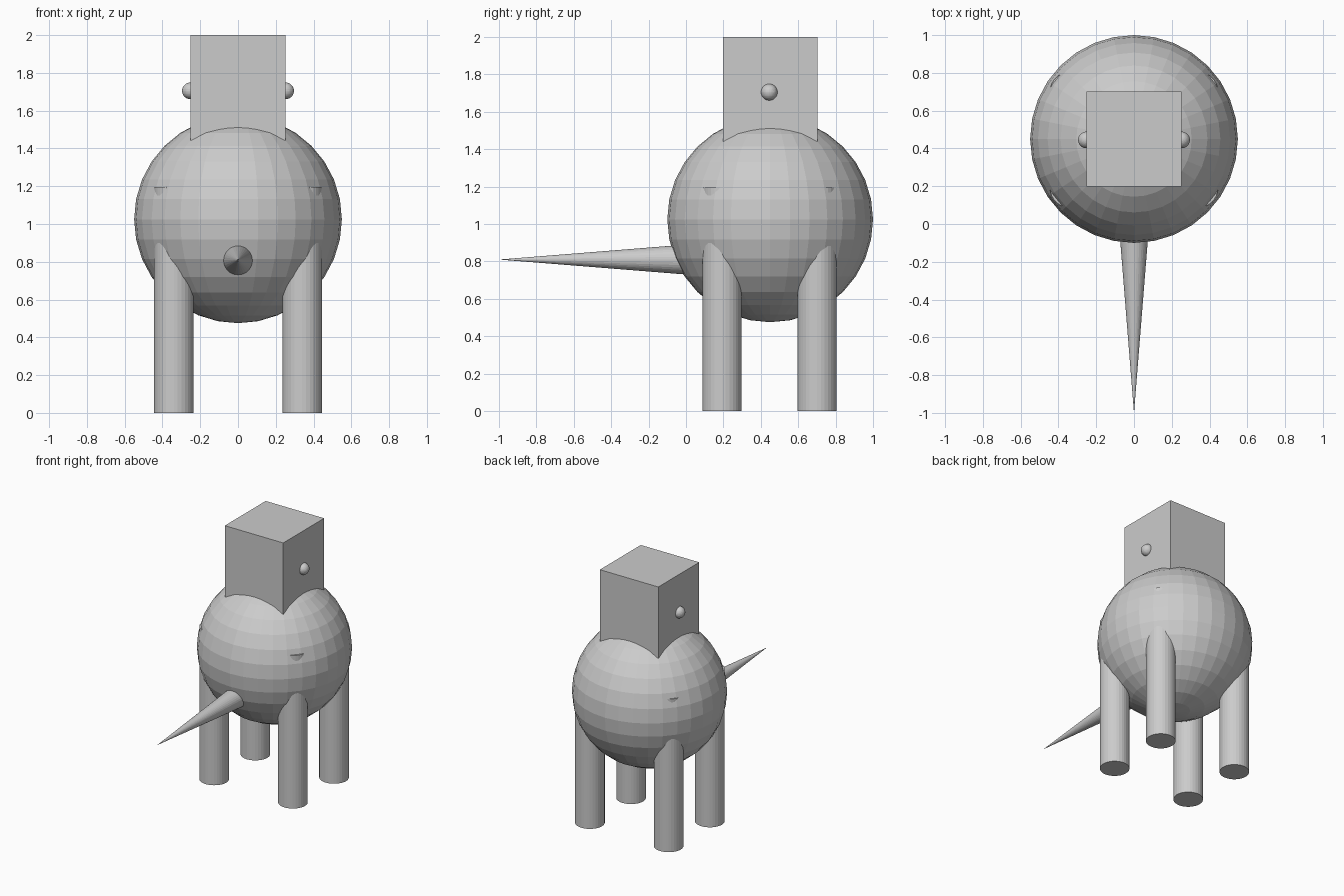
import bpy
import math

if "Cube" in bpy.data.objects:
    bpy.data.objects.remove(bpy.data.objects["Cube"])

grey = bpy.data.materials.new("plain grey")
grey.diffuse_color = (0.6, 0.6, 0.6, 1)
grey.use_nodes = True
grey.node_tree.nodes["Principled BSDF"].inputs["Base Color"].default_value = grey.diffuse_color


def finish(name):
    ob = bpy.context.object
    ob.name = name
    ob.data.materials.append(grey)
    return ob


# Round faceted body
bpy.ops.mesh.primitive_uv_sphere_add(segments=32, ring_count=16, radius=0.55,
                                     location=(0, 0.45, 1.025))
finish("body")

# Box head, sunk into the body
bpy.ops.mesh.primitive_cube_add(size=1, location=(0, 0.45, 1.7))
head = finish("head")
head.scale = (0.505, 0.505, 0.6)

# Eyes and legs on both sides
for side, label in ((-1, "left"), (1, "right")):
    bpy.ops.mesh.primitive_uv_sphere_add(segments=32, ring_count=16, radius=0.044,
                                         location=(side * 0.252, 0.445, 1.705))
    finish(label + "_eye")
    for y, end in ((0.192, "front"), (0.7, "back")):
        bpy.ops.mesh.primitive_cylinder_add(vertices=32, radius=0.105, depth=1.195,
                                            location=(side * 0.34, y, 0.5975))
        finish(f"{end}_{label}_leg")

# Cone spike pointing to -y
bpy.ops.mesh.primitive_cone_add(vertices=32, radius1=0.096, radius2=0, depth=1.2,
                                location=(0, -0.4, 0.81),
                                rotation=(math.radians(90), 0, 0))
finish("tail")
